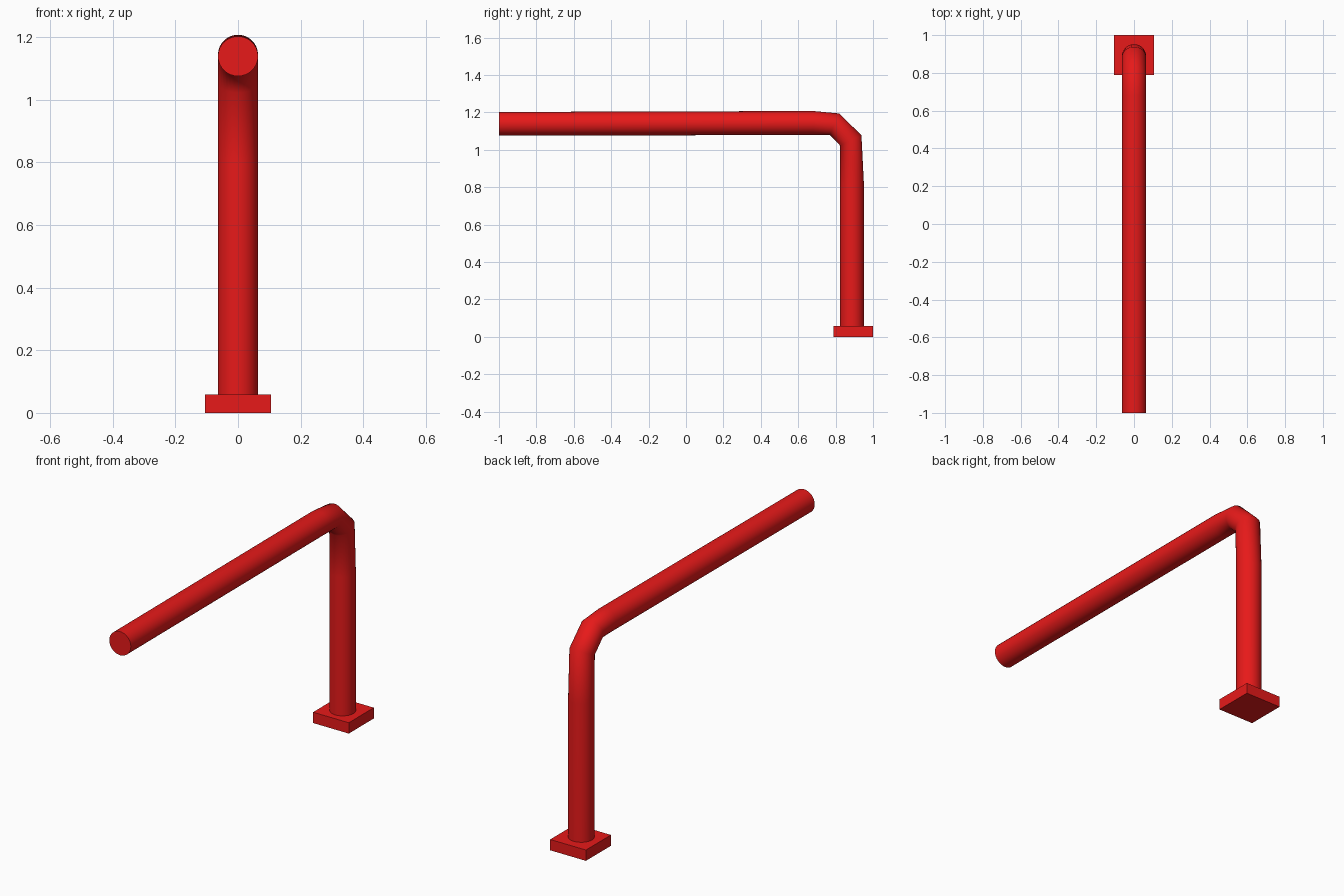
import bpy, bmesh, math
from mathutils import Vector

if "Cube" in bpy.data.objects:
    bpy.data.objects.remove(bpy.data.objects["Cube"])

red = bpy.data.materials.new("red_paint")
red.diffuse_color = (0.8, 0.01, 0.01, 1)
red.use_nodes = True
red.node_tree.nodes["Principled BSDF"].inputs["Base Color"].default_value = red.diffuse_color


def finish(name, bm):
    bmesh.ops.recalc_face_normals(bm, faces=bm.faces)
    mesh = bpy.data.meshes.new(name)
    bm.to_mesh(mesh)
    bm.free()
    mesh.materials.append(red)
    obj = bpy.data.objects.new(name, mesh)
    bpy.context.collection.objects.link(obj)
    return obj


# Square base plate
bm = bmesh.new()
bmesh.ops.create_cube(bm, size=1)
for v in bm.verts:
    v.co = (v.co.x * 0.212, 0.894 + v.co.y * 0.212, 0.029 + v.co.z * 0.058)
finish("base_plate", bm)

# Bent tube: each ring is given by its outer and inner (y, z) points
SIDES, RADIUS = 32, 0.064
rings = [
    ((0.952, 0.03), (0.824, 0.03)),
    ((0.952, 0.80), (0.824, 0.80)),
    ((0.938, 1.078), (0.824, 1.022)),
    ((0.818, 1.194), (0.768, 1.079)),
    ((0.68, 1.207), (0.68, 1.079)),
    ((-1.0, 1.202), (-1.0, 1.075)),
]
bm = bmesh.new()
loops = []
for outer, inner in rings:
    o, i = Vector((0, *outer)), Vector((0, *inner))
    mid, half = (o + i) / 2, (o - i) / 2
    loop = []
    for k in range(SIDES):
        a = math.tau * k / SIDES
        loop.append(bm.verts.new(mid + half * math.cos(a) + Vector((RADIUS * math.sin(a), 0, 0))))
    loops.append(loop)
for a, b in zip(loops, loops[1:]):
    for k in range(SIDES):
        n = (k + 1) % SIDES
        bm.faces.new((a[k], a[n], b[n], b[k]))
bm.faces.new(loops[0])
bm.faces.new(loops[-1])
tube = finish("bent_tube", bm)

# Smooth the tube, keep the end caps sharp
bpy.context.view_layer.objects.active = tube
tube.select_set(True)
bpy.ops.object.shade_smooth_by_angle(angle=math.radians(60))
